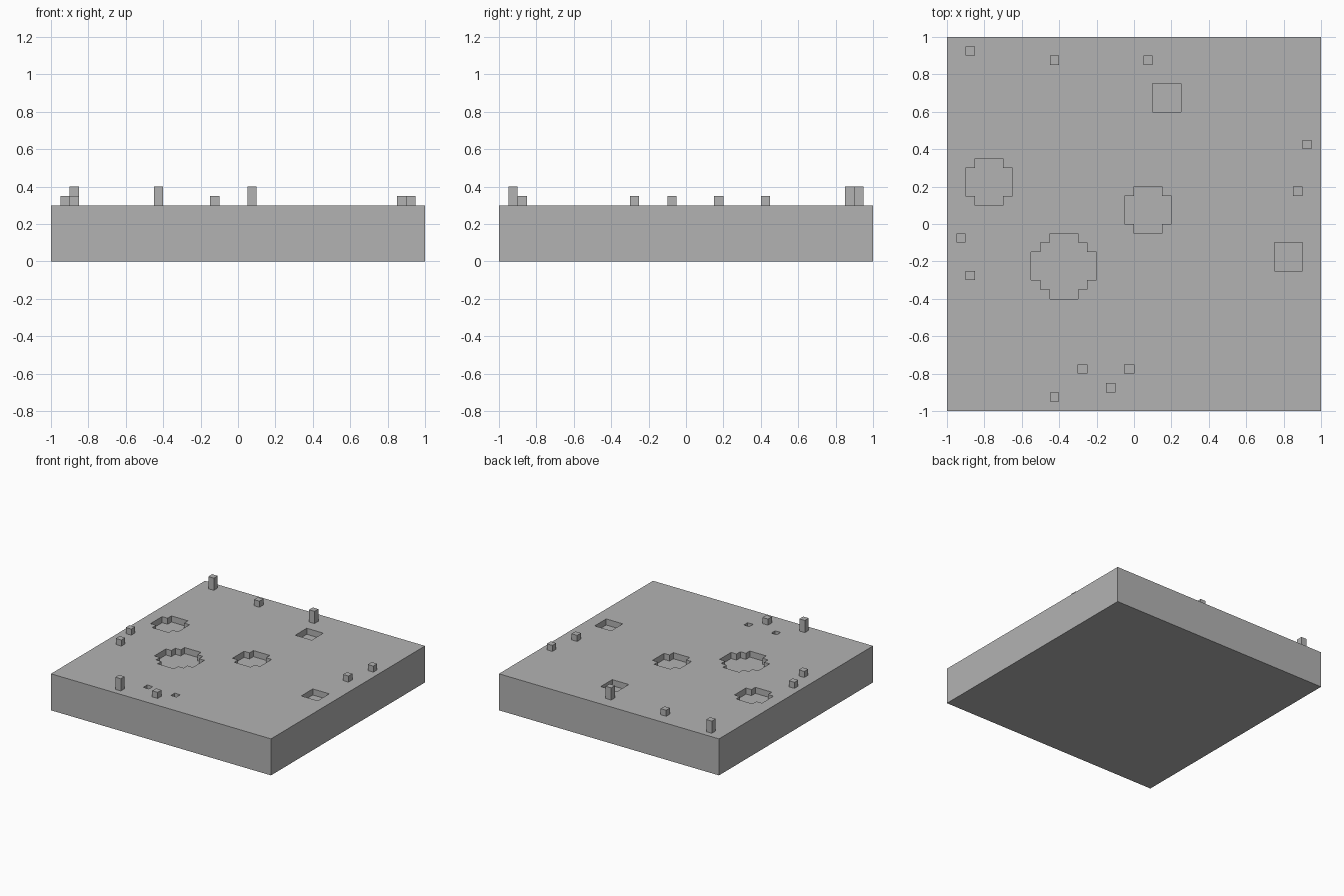
import bpy
import bmesh
from mathutils import Matrix, Vector

CELL = 0.05      # side of one block
TOP = 0.3        # height of the slab surface

default = bpy.data.objects.get("Cube")
if default:
    bpy.data.objects.remove(default, do_unlink=True)

# Single stone colour
stone = bpy.data.materials.new("grey_stone")
stone.use_nodes = True
GREY = (0.45, 0.45, 0.45, 1)
stone.diffuse_color = GREY
stone.node_tree.nodes["Principled BSDF"].inputs["Base Color"].default_value = GREY


def add_object(name, bm):
    mesh = bpy.data.meshes.new(name)
    bm.to_mesh(mesh)
    bm.free()
    mesh.materials.append(stone)
    obj = bpy.data.objects.new(name, mesh)
    bpy.context.collection.objects.link(obj)
    return obj


def add_pillar(name, x, y, blocks):
    height = blocks * CELL
    bm = bmesh.new()
    bmesh.ops.create_cube(bm, size=1, matrix=Matrix.Translation((x, y, TOP + height / 2))
                          @ Matrix.Diagonal((CELL, CELL, height, 1)))
    add_object(name, bm)


# Pits: centre x, centre y, squared radius in blocks
PITS = [
    (-0.375, -0.225, 10),
    (-0.775, 0.225, 5),
    (0.075, 0.075, 5),
    (0.175, 0.675, 2),
    (0.825, -0.175, 2),
    (-0.275, -0.775, 0),
    (-0.025, -0.775, 0),
]


def in_pit(face):
    c = face.calc_center_median()
    return any(((c.x - x) / CELL) ** 2 + ((c.y - y) / CELL) ** 2 < r2 + 0.5
               for x, y, r2 in PITS)


# Ground slab: gridded surface with sides and underside
bm = bmesh.new()
bmesh.ops.create_grid(bm, x_segments=40, y_segments=40, size=1,
                      matrix=Matrix.Translation((0, 0, TOP)))
pit_faces = [f for f in bm.faces if in_pit(f)]
rim = [e for e in bm.edges if e.is_boundary]
sides = bmesh.ops.extrude_edge_only(bm, edges=rim)["geom"]
for v in sides:
    if isinstance(v, bmesh.types.BMVert):
        v.co.z = 0
bmesh.ops.edgeloop_fill(bm, edges=[e for e in sides
                                   if isinstance(e, bmesh.types.BMEdge) and e.is_boundary])

# Sunken pits
sunk = bmesh.ops.extrude_face_region(bm, geom=pit_faces)["geom"]
bmesh.ops.translate(bm, vec=Vector((0, 0, -CELL)),
                    verts=[g for g in sunk if isinstance(g, bmesh.types.BMVert)])
bmesh.ops.delete(bm, geom=[f for f in pit_faces if f.is_valid], context='FACES')

# Merge flat areas
bmesh.ops.recalc_face_normals(bm, faces=bm.faces)
bmesh.ops.dissolve_limit(bm, angle_limit=0.01, verts=bm.verts, edges=bm.edges)
bmesh.ops.triangulate(bm, faces=[f for f in bm.faces if len(f.verts) > 4])
add_object("ground_slab", bm)

# Tall pillars
for i, (x, y) in enumerate([(-0.875, 0.925), (0.075, 0.875), (-0.425, -0.925)]):
    add_pillar(f"tall_pillar_{i + 1}", x, y, 2)

# Short stubs
for i, (x, y) in enumerate([(-0.425, 0.875), (0.925, 0.425), (0.875, 0.175),
                            (-0.925, -0.075), (-0.875, -0.275), (-0.125, -0.875)]):
    add_pillar(f"short_stub_{i + 1}", x, y, 1)
